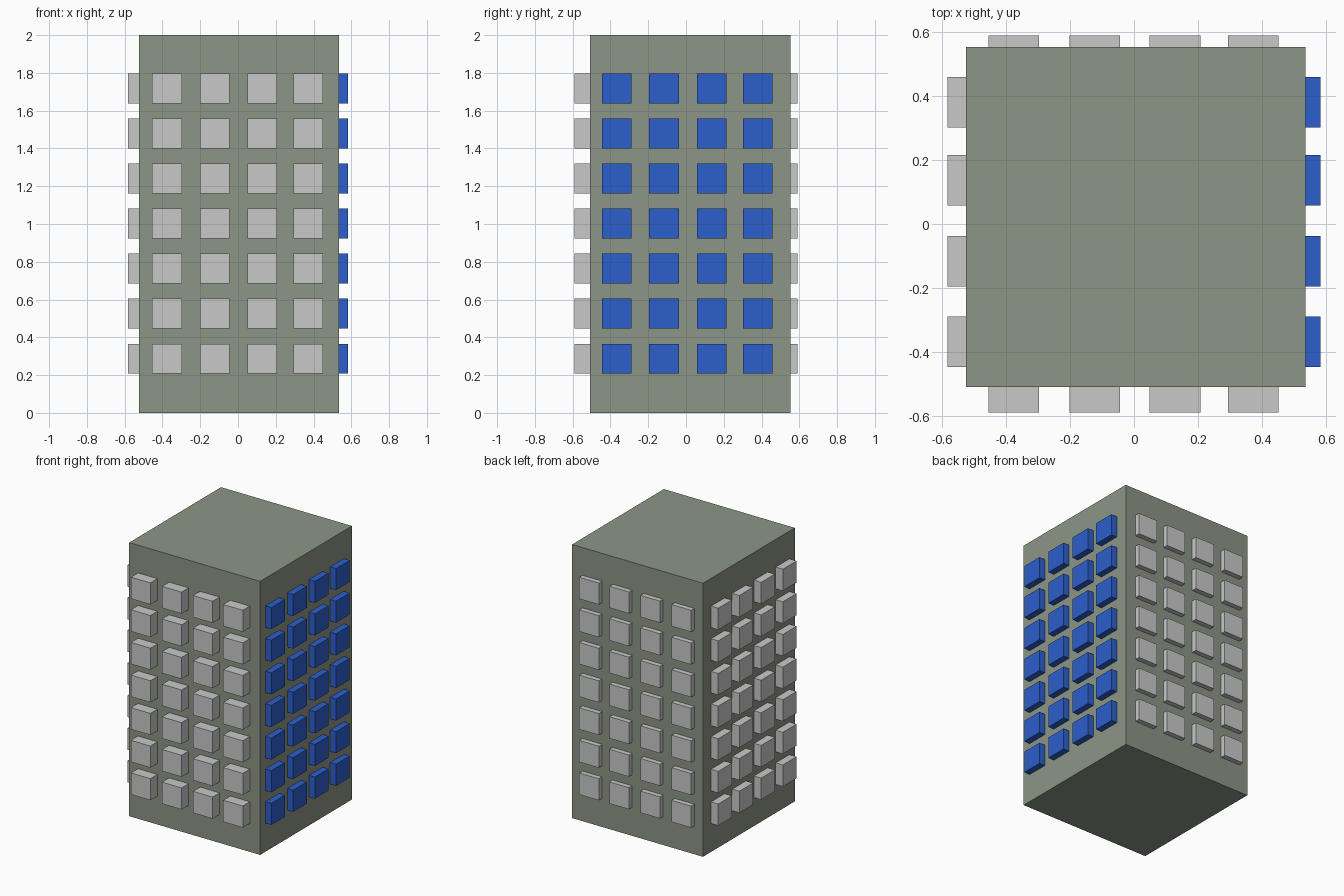
import bpy

if "Cube" in bpy.data.objects:
    bpy.data.objects.remove(bpy.data.objects["Cube"], do_unlink=True)


def make_material(name, rgb):
    mat = bpy.data.materials.new(name)
    mat.use_nodes = True
    colour = (*rgb, 1.0)
    mat.diffuse_color = colour
    mat.node_tree.nodes["Principled BSDF"].inputs["Base Color"].default_value = colour
    return mat


def make_box(name, low, high, mat):
    """Axis-aligned box between two corners."""
    centre = [(a + b) / 2 for a, b in zip(low, high)]
    bpy.ops.mesh.primitive_cube_add(size=1, location=centre)
    box = bpy.context.object
    box.name = name
    box.data.name = name
    box.scale = [b - a for a, b in zip(low, high)]
    bpy.ops.object.transform_apply(location=False, rotation=False, scale=True)
    box.data.materials.append(mat)
    return box


wall_green = make_material("grey green wall", (0.262, 0.301, 0.238))
pale_grey = make_material("pale grey window", (0.584, 0.584, 0.584))
blue = make_material("blue window", (0.025, 0.115, 0.597))

# Tower block
X0, X1 = -0.524, 0.535
Y0, Y1 = -0.508, 0.552
make_box("tower_body", (X0, Y0, 0), (X1, Y1, 2), wall_green)

# Window grid: columns along each wall, evenly spaced floors
COLUMNS_X = (-0.375, -0.123, 0.128, 0.372)
COLUMNS_Y = (-0.367, -0.116, 0.136, 0.380)
FLOORS = [0.287 + 0.2385 * i for i in range(7)]
HALF = 0.079
SINK = 0.03  # depth set into the wall

# Each wall: name, axis it faces, inner and outer limit, columns, material
walls = (
    ("front", 1, -0.589, Y0 + SINK, COLUMNS_X, pale_grey),
    ("back", 1, Y1 - SINK, 0.589, COLUMNS_X, pale_grey),
    ("right", 0, X1 - SINK, 0.582, COLUMNS_Y, blue),
    ("left", 0, -0.582, X0 + SINK, COLUMNS_Y, pale_grey),
)

# Projecting window boxes; "right" is the +x wall, the model's own left
own_side = {"right": "left", "left": "right"}
for wall, axis, near, far, columns, mat in walls:
    side = own_side.get(wall, wall)
    for floor, z in enumerate(FLOORS, 1):
        for column, c in enumerate(columns, 1):
            low = [c - HALF, c - HALF, z - HALF]
            high = [c + HALF, c + HALF, z + HALF]
            low[axis], high[axis] = near, far
            make_box(f"{side}_window_floor{floor}_{column}", low, high, mat)
